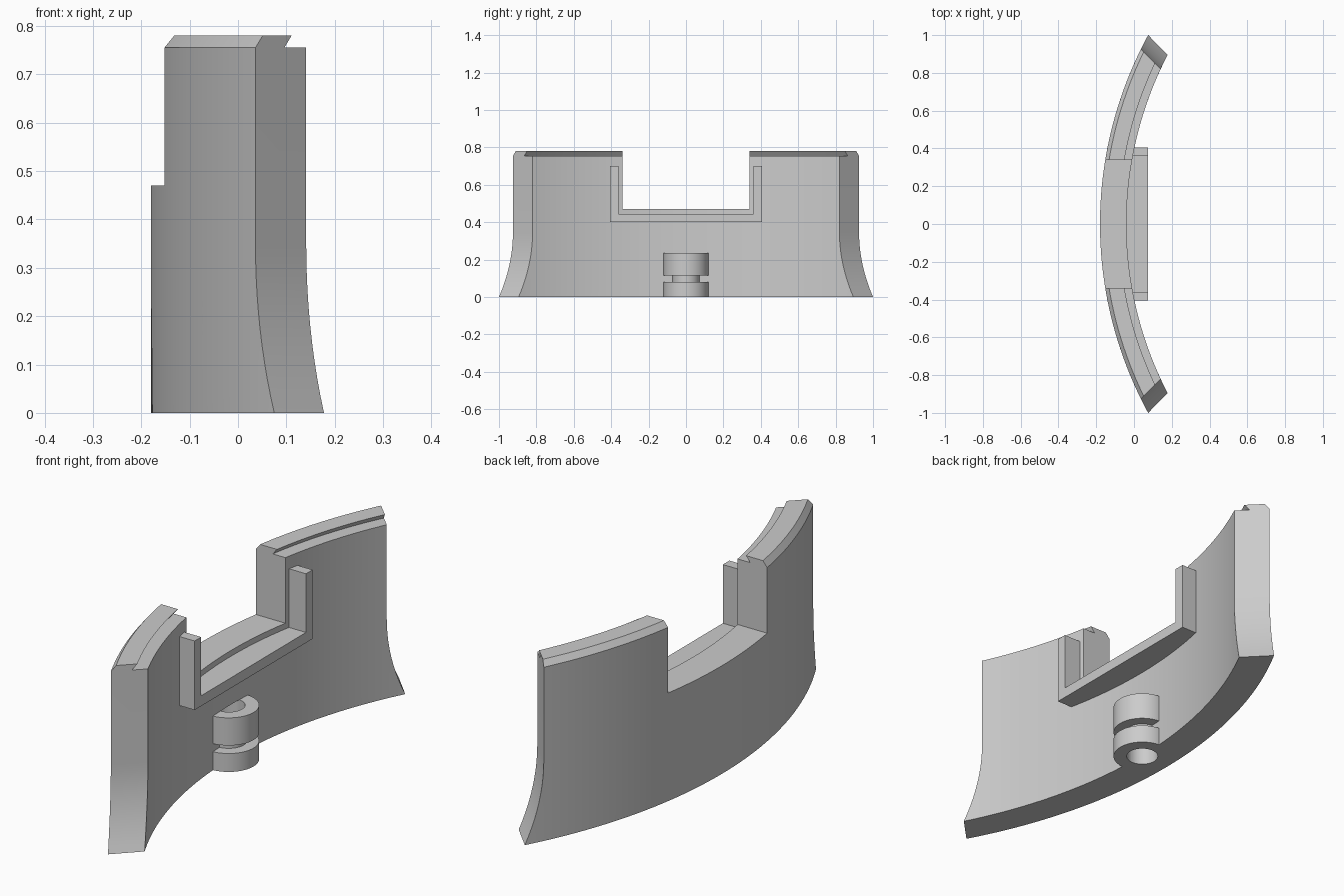
import bpy, bmesh, math

if "Cube" in bpy.data.objects:
    bpy.data.objects.remove(bpy.data.objects["Cube"], do_unlink=True)

grey = bpy.data.materials.new("plain grey")
grey.use_nodes = True
GREY = (0.6, 0.6, 0.6, 1)
grey.diffuse_color = GREY
grey.node_tree.nodes["Principled BSDF"].inputs["Base Color"].default_value = GREY


def finish(name, bm):
    """Turn a bmesh into a grey object."""
    bmesh.ops.recalc_face_normals(bm, faces=bm.faces)
    mesh = bpy.data.meshes.new(name)
    bm.to_mesh(mesh)
    bm.free()
    mesh.materials.append(grey)
    obj = bpy.data.objects.new(name, mesh)
    bpy.context.collection.objects.link(obj)
    return obj


def activate(obj):
    bpy.ops.object.select_all(action='DESELECT')
    obj.select_set(True)
    bpy.context.view_layer.objects.active = obj


def smooth(obj):
    activate(obj)
    bpy.ops.object.shade_smooth_by_angle(angle=math.radians(25))


def extrude_x(name, outline, x0, x1):
    """Prism from a (y, z) outline."""
    bm = bmesh.new()
    face = bm.faces.new([bm.verts.new((x0, y, z)) for y, z in outline])
    out = bmesh.ops.extrude_face_region(bm, geom=[face])["geom"]
    verts = [g for g in out if isinstance(g, bmesh.types.BMVert)]
    bmesh.ops.translate(bm, verts=verts, vec=(x1 - x0, 0, 0))
    return finish(name, bm)


def lathe(name, profile, cx, steps=64):
    """Closed (r, z) profile turned about a vertical axis at x = cx."""
    bm = bmesh.new()
    rings = []
    for i in range(steps):
        a = math.tau * i / steps
        rings.append([bm.verts.new((cx + r * math.cos(a), r * math.sin(a), z))
                      for r, z in profile])
    n = len(profile)
    for i in range(steps):
        a, b = rings[i], rings[(i + 1) % steps]
        for j in range(n):
            k = (j + 1) % n
            bm.faces.new((a[j], a[k], b[k], b[j]))
    return finish(name, bm)


def cut(obj, cutter):
    mod = obj.modifiers.new("cut", 'BOOLEAN')
    mod.operation = 'DIFFERENCE'
    mod.solver = 'EXACT'
    mod.object = cutter
    activate(obj)
    bpy.ops.object.modifier_apply(modifier=mod.name)
    bpy.data.objects.remove(cutter, do_unlink=True)


# Curved wall: profile of (depth from outer face, height) swept along an arc
RADIUS, CENTRE, THICK = 2.088, 1.908, 0.14
FLARE, RIM, TOP = 0.35, 0.755, 0.78
levels = [FLARE * i / 10 for i in range(11)] + [RIM]
lip = [(0.02, TOP), (0.10, TOP), (0.08, RIM)]
profile = [(0, z) for z in levels] + lip + [(THICK, z) for z in reversed(levels)]


def wall_point(t, depth, z):
    end = 0.925 + 0.075 * max(0, 1 - z / FLARE) ** 2 - 0.75 * depth
    y = t * end
    return CENTRE - math.sqrt((RADIUS - depth) ** 2 - y * y), y, z


bm = bmesh.new()
STEPS = 64
rings = [[bm.verts.new(wall_point(2 * i / STEPS - 1, d, z)) for d, z in profile]
         for i in range(STEPS + 1)]
n = len(profile)
for a, b in zip(rings, rings[1:]):
    for j in range(n):
        k = (j + 1) % n
        bm.faces.new((a[j], a[k], b[k], b[j]))
rows = len(levels)
for ring in (rings[0], rings[-1]):
    for j in range(rows - 1):
        bm.faces.new((ring[j], ring[j + 1], ring[n - 2 - j], ring[n - 1 - j]))
    bm.faces.new(ring[rows - 1:n - rows + 1])
wall = finish("curved_wall", bm)

# Opening through the top of the wall
GAP = 0.34
cut(wall, extrude_x("opening_cutter",
                    [(-GAP, 0.47), (GAP, 0.47), (GAP, 1), (-GAP, 1)], -1, 1))

# Hollow spool half sunk into the inner face, with its bore cut into the wall
SPOOL_X, BORE, DRUM, NECK, SPOOL_TOP = -0.045, 0.065, 0.12, 0.072, 0.235
bm = bmesh.new()
bmesh.ops.create_cone(bm, cap_ends=True, segments=64, radius1=BORE, radius2=BORE, depth=1)
bmesh.ops.translate(bm, verts=bm.verts, vec=(SPOOL_X, 0, SPOOL_TOP - 0.5))
cut(wall, finish("bore_cutter", bm))
smooth(wall)

spool = lathe("spool", [(BORE, 0), (DRUM, 0), (DRUM, 0.08), (NECK, 0.08),
                        (NECK, 0.115), (DRUM, 0.115), (DRUM, SPOOL_TOP),
                        (BORE, SPOOL_TOP)], SPOOL_X)
smooth(spool)

# U-shaped bracket around the opening on the inner face
half = [(0.405, 0.40), (0.405, 0.70), (0.36, 0.70), (0.36, 0.445)]
extrude_x("bracket", half + [(-y, z) for y, z in reversed(half)], -0.08, 0.075)
